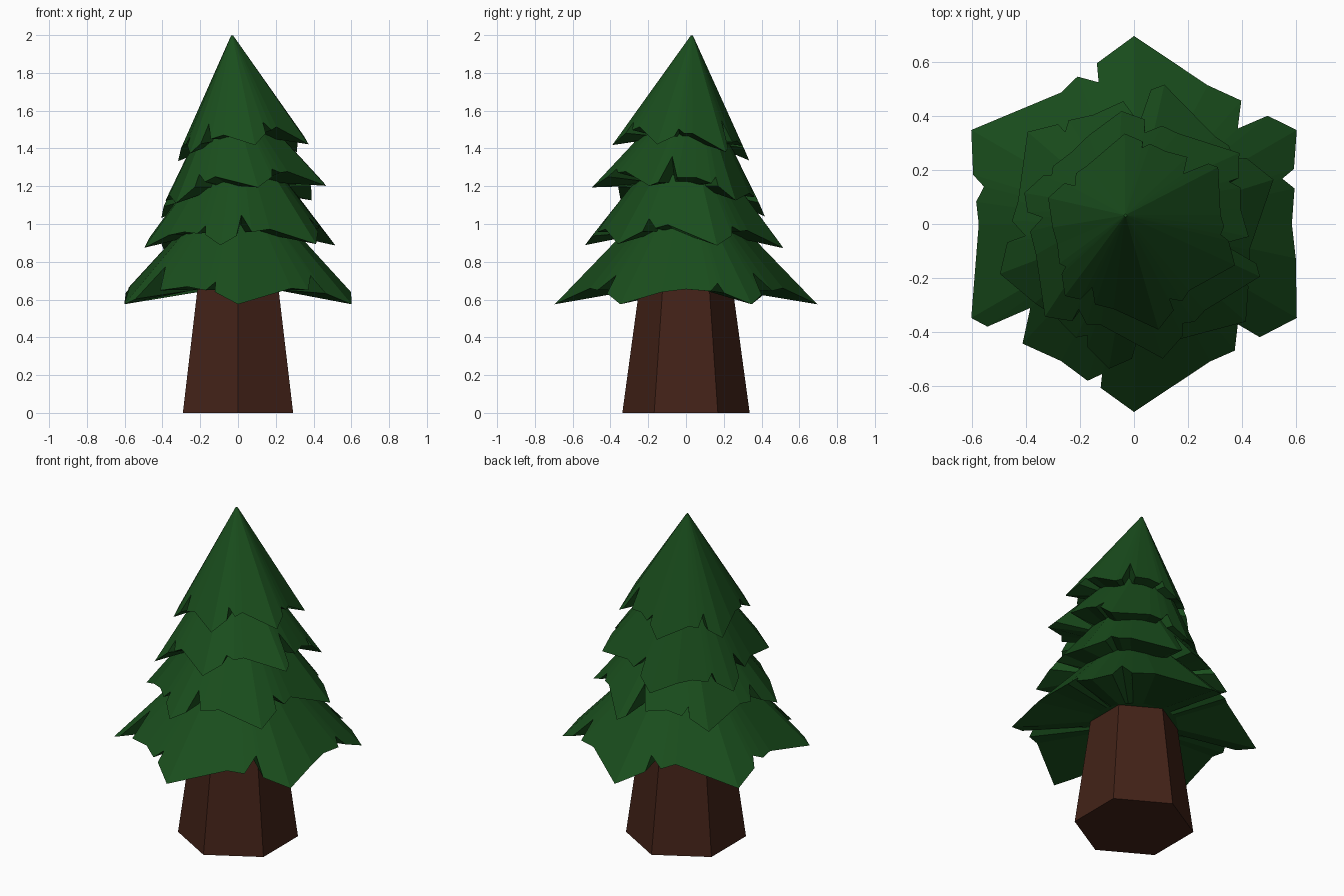
import bpy, bmesh
from math import sin, cos, pi, radians
from mathutils import Matrix, Vector

if "Cube" in bpy.data.objects:
    bpy.data.objects.remove(bpy.data.objects["Cube"])


def material(name, rgb):
    m = bpy.data.materials.new(name)
    m.diffuse_color = (*rgb, 1)
    m.use_nodes = True
    m.node_tree.nodes["Principled BSDF"].inputs["Base Color"].default_value = m.diffuse_color
    return m


green = material("needles", (0.01, 0.075, 0.012))
brown = material("bark", (0.055, 0.016, 0.009))


def finish(bm, name, mat):
    bmesh.ops.recalc_face_normals(bm, faces=bm.faces)
    me = bpy.data.meshes.new(name)
    bm.to_mesh(me)
    bm.free()
    me.materials.append(mat)
    ob = bpy.data.objects.new(name, me)
    bpy.context.collection.objects.link(ob)
    return ob


# Ragged rim outline, counter-clockwise: (angle, radius relative to the tips).
# Tips are every 60 degrees, with shallow valleys and torn notches between.
RIM = [(-30, 1), (-12, .88), (0, .84), (12.5, .875), (17, .825), (19, .90),
       (30, 1), (39, .915), (42.6, .75), (49, .87), (62, .836),
       (90, 1), (103, .878), (104, .777), (111, .84), (119, .80),
       (150, 1), (163, .895), (166, .823), (172, .848), (180, .826),
       (210, 1), (215, .952), (219, .71), (227, .87), (242, .826),
       (253.5, .87), (258, .816), (258.5, .89),
       (270, 1), (299, .836), (308.5, .861), (316, .768), (318, .90)]


def cone_radius(a):
    """Twelve-sided cone: full radius at tips, slightly less at valleys."""
    t = abs(((a - 30) + 30) % 60 - 30) / 30
    return 1 - 0.055 * t


def tier(name, radius, height, centre, spin, tilt, cut):
    bm = bmesh.new()
    top, rim, inner = [], [], []
    for a, r in RIM:
        c, s = cos(radians(a)), sin(radians(a))
        full = cone_radius(a)
        z = height * (1 - r / full)
        rt = radius * full * (1 - cut)
        top.append(bm.verts.new((rt * c, rt * s, height * cut)))
        rim.append(bm.verts.new((radius * r * c, radius * r * s, z)))
        inner.append(bm.verts.new((radius * .36 * c, radius * .36 * s, height * .11)))
    n = len(RIM)
    for i in range(n):
        j = (i + 1) % n
        bm.faces.new((rim[i], rim[j], top[j], top[i]))
        bm.faces.new((inner[i], inner[j], rim[j], rim[i]))
    bm.faces.new(top)
    bm.faces.new(inner)
    ob = finish(bm, name, green)
    # lean so the front right side lifts
    lean = Matrix.Rotation(radians(tilt), 4, Vector((-1, -1, 0)))
    ob.matrix_world = (Matrix.Translation(centre) @ lean
                       @ Matrix.Rotation(radians(spin), 4, 'Z'))
    return ob


# Trunk: tapered hexagon with corners front and back
bm = bmesh.new()
bmesh.ops.create_cone(bm, cap_ends=True, segments=6, radius1=0.337, radius2=0.235,
                      depth=0.75,
                      matrix=Matrix.Translation((0, 0, 0.375)))
corner = max(bm.verts, key=lambda v: v.co.y)
if corner.co.y < 0.33:
    bmesh.ops.rotate(bm, verts=bm.verts, matrix=Matrix.Rotation(pi / 6, 3, 'Z'))
finish(bm, "trunk", brown)

# Foliage tiers, bottom to top
tier("lower_branches", 0.695, 0.72, (0, 0, 0.575), 0, 0, 0.62)
tier("middle_branches", 0.535, 0.69, (0.01, -0.01, 0.88), 229, 1.5, 0.62)
tier("upper_branches", 0.47, 0.68, (0.03, -0.04, 1.117), 130, 11.5, 0.6)
tier("crown_branches", 0.37, 0.636, (0.028, -0.028, 1.377), 190, 7.7, 0.985)
